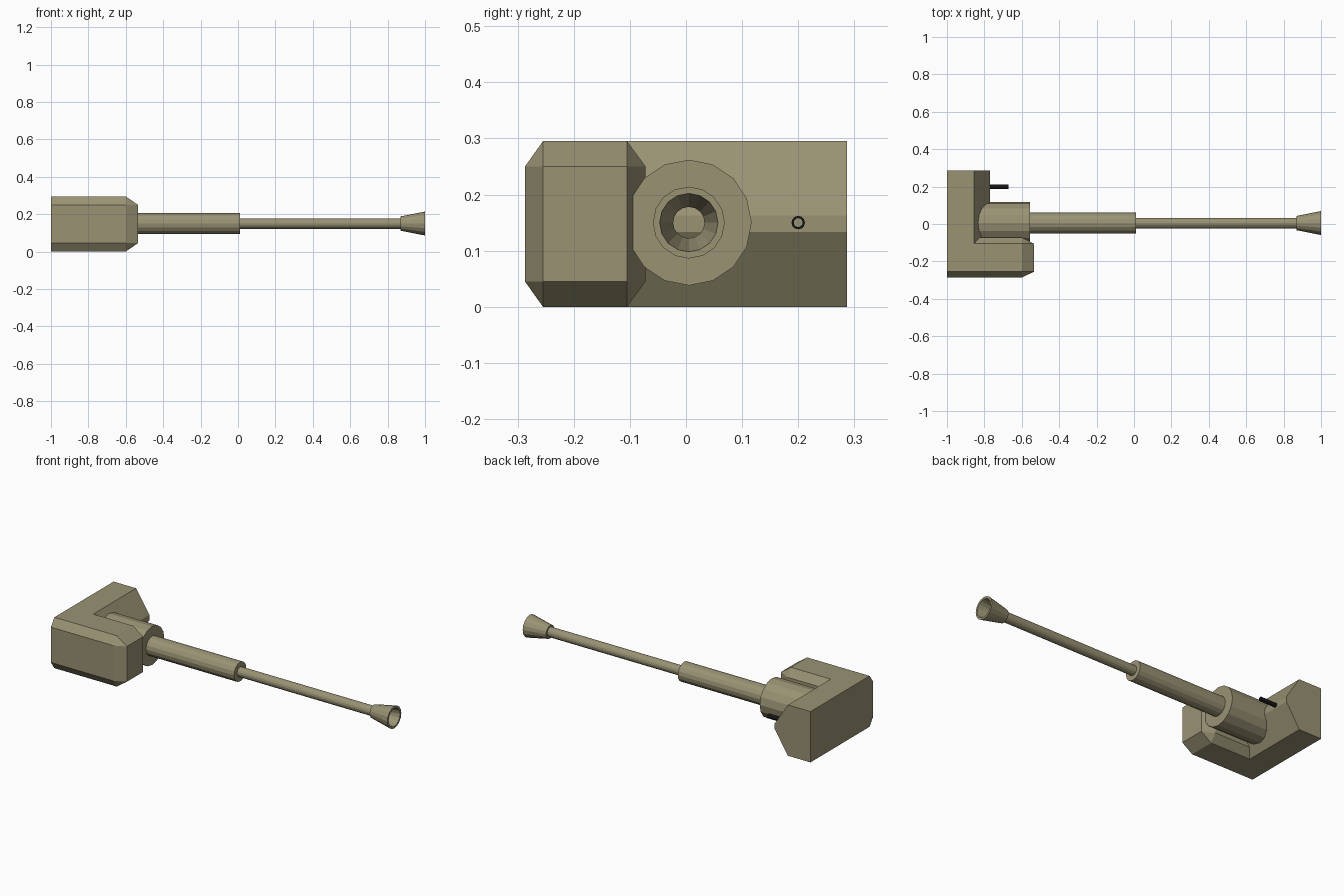
import bpy, bmesh, math

if "Cube" in bpy.data.objects:
    bpy.data.objects.remove(bpy.data.objects["Cube"])

CY, CZ = 0.005, 0.15   # gun axis


def material(name, rgb):
    m = bpy.data.materials.new(name)
    m.diffuse_color = (*rgb, 1)
    m.use_nodes = True
    m.node_tree.nodes["Principled BSDF"].inputs["Base Color"].default_value = m.diffuse_color
    return m


olive = material("olive drab", (0.32, 0.29, 0.175))
black = material("black", (0.008, 0.008, 0.008))


def finish(name, bm, mat):
    me = bpy.data.meshes.new(name)
    bm.to_mesh(me)
    bm.free()
    me.materials.append(mat)
    ob = bpy.data.objects.new(name, me)
    bpy.context.collection.objects.link(ob)
    return ob


def hull(name, points, mat):
    """Convex flat-faced solid around the points."""
    bm = bmesh.new()
    for p in points:
        bm.verts.new(p)
    bmesh.ops.convex_hull(bm, input=bm.verts[:])
    bmesh.ops.dissolve_limit(bm, angle_limit=0.01, verts=bm.verts[:], edges=bm.edges[:])
    bmesh.ops.recalc_face_normals(bm, faces=bm.faces[:])
    return finish(name, bm, mat)


def lathe(name, profile, mat, y=CY, z=CZ, sides=16, closed=False):
    """Turn an (x, radius) profile about an axis along x."""
    bm = bmesh.new()
    rings = []
    for x, r in profile:
        rings.append([bm.verts.new((x, y + r * math.cos(i * math.tau / sides),
                                    z + r * math.sin(i * math.tau / sides)))
                      for i in range(sides)])
    pairs = list(zip(rings, rings[1:]))
    if closed:
        pairs.append((rings[-1], rings[0]))
    for a, b in pairs:
        for i in range(sides):
            j = (i + 1) % sides
            bm.faces.new((a[j], a[i], b[i], b[j]))
    bm.normal_update()
    # profile runs towards +x on the outside, so the first band must face outward
    f = bm.faces[:][0]
    c = f.calc_center_median()
    if f.normal.y * (c.y - y) + f.normal.z * (c.z - z) < 0:
        bmesh.ops.reverse_faces(bm, faces=bm.faces[:])
    return finish(name, bm, mat)


# Rear mantlet block: wedge-fronted profile extruded along y
wedge = [(-1, 0), (-0.855, 0), (-0.77, 0.133), (-0.77, 0.163), (-0.855, 0.295), (-1, 0.295)]
hull("mantlet_block", [(x, y, z) for x, z in wedge for y in (-0.105, 0.287)], olive)

# Side housing: chamfered box running forward, bevelled nose
outer = [(y, z) for y in (-0.287, -0.072) for z in (0.045, 0.25)]
inner = [(y, z) for y in (-0.255, -0.105) for z in (0, 0.295)]
nose = [(y, z) for y in (-0.255, -0.105) for z in (0.045, 0.25)]
hull("side_housing",
     [(x, y, z) for x in (-1, -0.6) for y, z in outer + inner]
     + [(-0.535, y, z) for y, z in nose], olive)

# Gun: stepped collar, sleeve, barrel and flared hollow muzzle
lathe("barrel_collar", [(-0.85, 0.112), (-0.555, 0.112), (-0.555, 0.056)], olive)
lathe("barrel_sleeve", [(-0.555, 0.056), (0.01, 0.056), (0.01, 0.028)], olive)
lathe("barrel", [(0.01, 0.028), (0.87, 0.028)], olive)
muzzle = lathe("flared_muzzle",
               [(0.868, 0.038), (1, 0.064), (1, 0.052), (0.868, 0.028)], olive, closed=True)

# Small secondary gun tube
lathe("secondary_gun", [(-0.78, 0.012), (-0.67, 0.012), (-0.67, 0.008), (-0.78, 0.008)],
      black, y=0.2, sides=12, closed=True)
